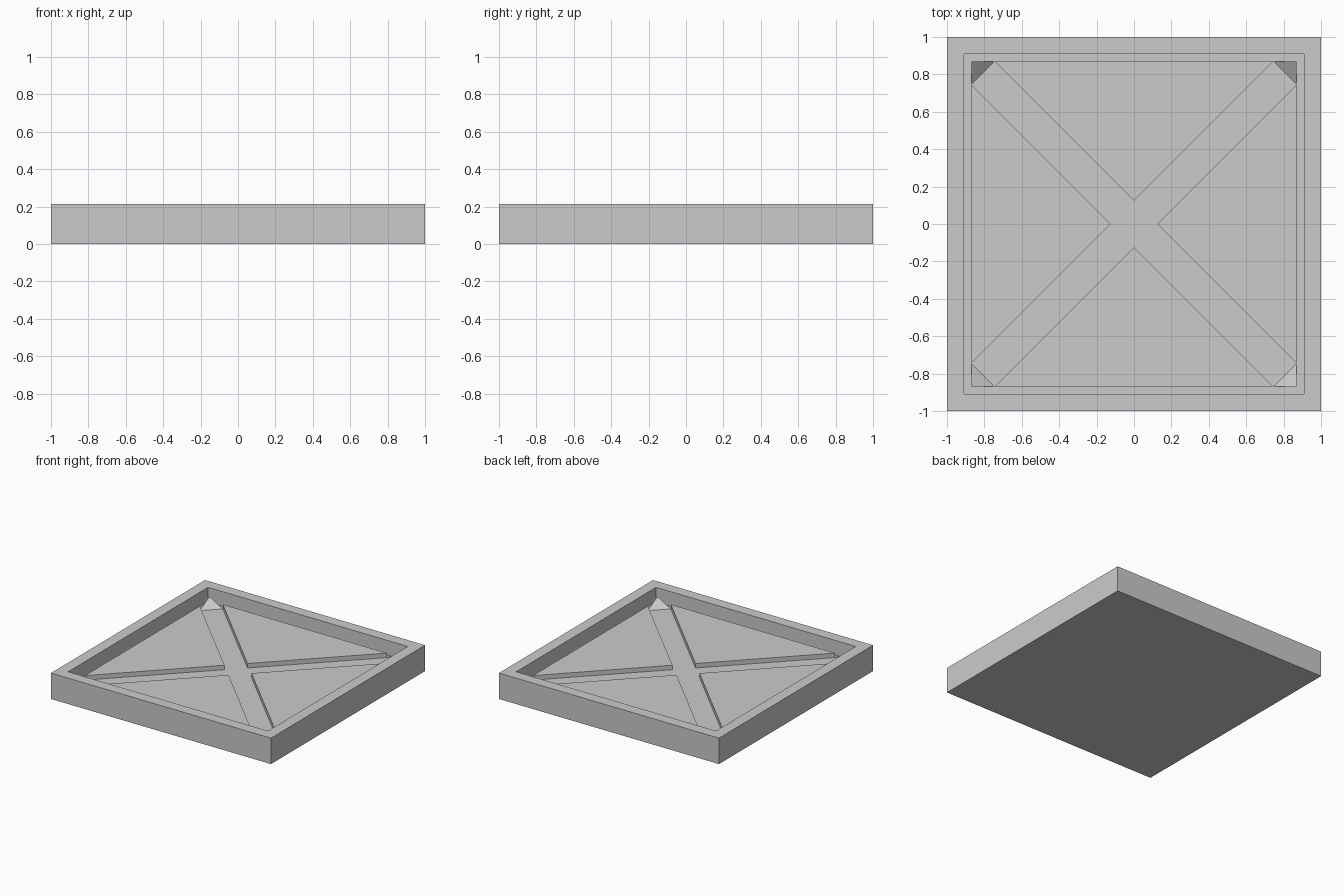
import bpy, bmesh
from math import pi
from mathutils import Matrix

if "Cube" in bpy.data.objects:
    bpy.data.objects.remove(bpy.data.objects["Cube"])

HEIGHT = 0.213    # rim top
INNER = 0.87      # inner half width of the rim
GROOVE_Z = 0.093  # floor of the crossing grooves
PANEL_Z = 0.13    # top of the triangular panels
WEDGE_Z = 0.163   # peak of the corner wedges
CUT = 0.123       # groove offset along the axes


def finish(bm, name):
    bmesh.ops.recalc_face_normals(bm, faces=bm.faces)
    mesh = bpy.data.meshes.new(name)
    bm.to_mesh(mesh)
    bm.free()
    obj = bpy.data.objects.new(name, mesh)
    bpy.context.collection.objects.link(obj)
    return obj


def four_around(name, solid):
    """Repeat one small solid every quarter turn about z."""
    for i in range(4):
        bm = bmesh.new()
        solid(bm)
        bmesh.ops.rotate(bm, verts=bm.verts, cent=(0, 0, 0),
                         matrix=Matrix.Rotation(i * pi / 2, 3, 'Z'))
        finish(bm, f"{name}_{i + 1}")


def panel(bm):
    pts = [(-INNER + CUT, INNER), (INNER - CUT, INNER), (0, CUT)]
    face = bm.faces.new([bm.verts.new((x, y, GROOVE_Z)) for x, y in pts])
    ext = bmesh.ops.extrude_face_region(bm, geom=[face], use_keep_orig=True)
    top = [v for v in ext["geom"] if isinstance(v, bmesh.types.BMVert)]
    bmesh.ops.translate(bm, verts=top, vec=(0, 0, PANEL_Z - GROOVE_Z))


def wedge(bm):
    pts = [(INNER, INNER, GROOVE_Z), (INNER - CUT, INNER, GROOVE_Z),
           (INNER, INNER - CUT, GROOVE_Z), (INNER, INNER, WEDGE_Z)]
    bmesh.ops.convex_hull(bm, input=[bm.verts.new(p) for p in pts])


# Square tray: block with its top inset and sunk to the groove floor
bm = bmesh.new()
bmesh.ops.create_cube(bm, size=2)
bmesh.ops.scale(bm, verts=bm.verts, vec=(1, 1, HEIGHT / 2))
bmesh.ops.translate(bm, verts=bm.verts, vec=(0, 0, HEIGHT / 2))
top = max(bm.faces, key=lambda f: f.calc_center_median().z)
bmesh.ops.inset_region(bm, faces=[top], thickness=1 - INNER)
ext = bmesh.ops.extrude_face_region(bm, geom=[top])
bmesh.ops.translate(bm, verts=[v for v in ext["geom"] if isinstance(v, bmesh.types.BMVert)],
                    vec=(0, 0, GROOVE_Z - HEIGHT))
if top.is_valid:
    bmesh.ops.delete(bm, geom=[top], context='FACES_ONLY')
finish(bm, "tray")

# Raised triangular panels that leave the X groove between them
four_around("panel", panel)

# Sloped wedges closing the groove ends in the corners
four_around("corner_wedge", wedge)
